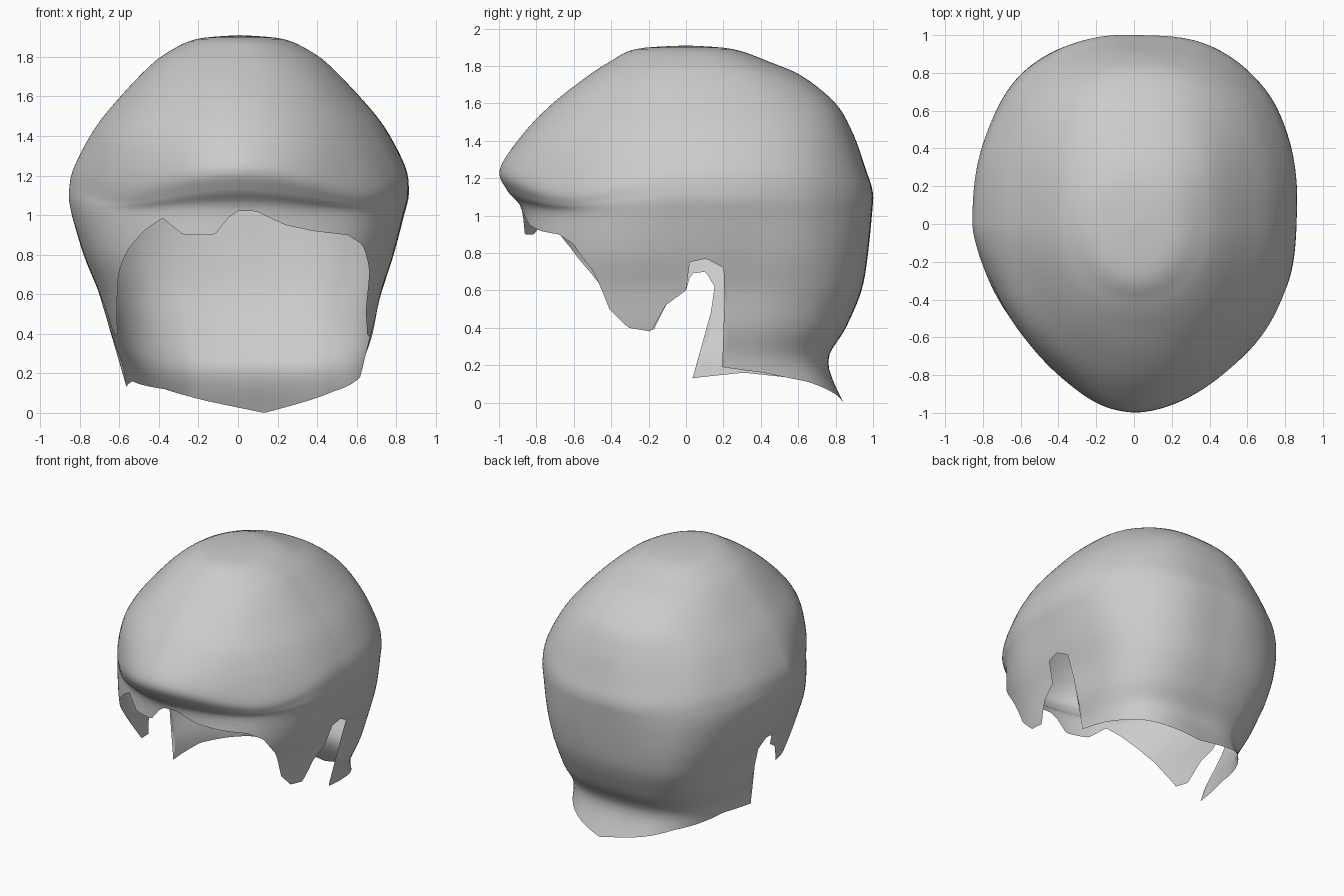
import bpy, bmesh, math
from mathutils import Vector, noise

if "Cube" in bpy.data.objects:
    bpy.data.objects.remove(bpy.data.objects["Cube"])

COLUMNS, STEPS = 240, 5

# Horizontal sections: height, front depth, back depth, half width, front roundness
SECTIONS = [
    (1.91, 0, 0, 0, 2), (1.89, .27, .25, .22, 2), (1.82, .41, .45, .37, 2),
    (1.74, .53, .63, .47, 2), (1.6, .71, .8, .6, 1.9), (1.44, .87, .89, .73, 1.85),
    (1.25, .995, .96, .835, 1.75), (1.13, .95, 1, .86, 1.75), (1.03, .875, 1, .85, 1.9),
    (.8, .87, .975, .785, 2.15), (.6, .85, .935, .71, 2.25), (.4, .84, .85, .66, 2.25),
    (.22, .8, .76, .6, 2.3), (0, .8, .84, .58, 2.2)]

# Hairline: degrees from the front (positive toward +x), edge height
HAIRLINE = [
    (-187, 0), (-167, .06), (-150, .12), (-125, .16), (-105, .13), (-103, .6),
    (-98, .7), (-92, .69), (-90, .6), (-82, .54), (-75, .39), (-66, .4),
    (-56, .58), (-50, .7), (-42, .83), (-34, .93), (-27, .99),
    (-19, .9), (-8, .9), (-3, .99), (0, 1.02), (6, 1.02), (16, .95), (26, .92),
    (39, .9), (46, .85), (53, .7), (57, .5), (64, .4), (74, .38), (81, .52),
    (90, .6), (91, .75), (98, .77), (105, .72), (107, .5), (108, .19),
    (126, .16), (145, .11), (160, .05), (173, 0)]


def clamp(value):
    return min(1, max(0, value))


def section(u):
    """Smoothly blended section at position u along the list."""
    i = min(int(u), len(SECTIONS) - 2)
    t = u - i
    a, b, c, d = (SECTIONS[min(max(i + k, 0), len(SECTIONS) - 1)] for k in (-1, 0, 1, 2))
    return [q + t * ((r - p) / 2 + t * (p - 2.5 * q + 2 * r - s / 2
            + t * (1.5 * (q - r) + (s - p) / 2))) for p, q, r, s in zip(a, b, c, d)]


def edge_position(angle):
    """Position along the sections where the hairline cuts this angle."""
    if angle > HAIRLINE[-1][0]:
        angle -= 360
    for (a, za), (b, zb) in zip(HAIRLINE, HAIRLINE[1:]):
        if a <= angle <= b:
            z = za + (zb - za) * (angle - a) / (b - a)
            break
    low, high = 0, len(SECTIONS) - 1
    for _ in range(24):
        mid = (low + high) / 2
        if section(mid)[0] > z:
            low = mid
        else:
            high = mid
    return low


def surface_point(u, angle):
    z, front, back, width, power = section(u)
    # gentle lean of the whole shape
    lean = .03 * (1 - z) if z < 1 else .01 * clamp((z - 1) * 4)
    if u < .001:
        return Vector((lean, 0, z))
    s, c = math.sin(math.radians(angle)), math.cos(math.radians(angle))
    if c > 0:
        depth = front
        power += .2 * s * clamp((1.4 - z) * 5)
    else:
        # the nape is squarer than the crown
        depth = back
        power = 2.4 + .2 * s + .65 * clamp((1.1 - z) * 2)
    r = (abs(s / width) ** power + abs(c / depth) ** power) ** (-1 / power)
    p = Vector((r * s + lean, -r * c, z))
    # the fringe roll droops away from the middle
    if c > 0:
        p.z -= .09 * math.sin(math.radians(2 * angle)) ** 2 * math.exp(-((z - 1.2) / .14) ** 2)
    # strip behind the ear at -x sweeps forward toward its tip
    if -160 < angle < -92 and z < .6:
        p.y -= .26 * (.6 - z) * min(1, (160 + angle) / 50)
    # soft uneven locks
    lump = noise.noise(Vector((p.x * 3, p.y * 3, p.z * 1.6)))
    grow = 1 + .012 * lump * min(1, u / 2)
    return Vector((p.x * grow, p.y * grow, p.z))


bm = bmesh.new()
grid = []
rows = (len(SECTIONS) - 1) * STEPS
for i in range(COLUMNS):
    angle = -180 + 360 * i / COLUMNS
    end = edge_position(angle)
    grid.append([bm.verts.new(surface_point(min(j / STEPS, end), angle))
                 for j in range(rows + 1)])
for i in range(COLUMNS):
    a, b = grid[i], grid[(i + 1) % COLUMNS]
    for j in range(rows):
        bm.faces.new((a[j], a[j + 1], b[j + 1], b[j]))
# weld the crown and the rows trimmed at the hairline
bmesh.ops.remove_doubles(bm, verts=bm.verts, dist=.0005)
bmesh.ops.dissolve_degenerate(bm, edges=bm.edges, dist=.0002)
loose = [v for v in bm.verts if not v.link_faces]
bmesh.ops.delete(bm, geom=loose, context='VERTS')
for f in bm.faces:
    f.smooth = True

mesh = bpy.data.meshes.new("hair_shell")
bm.to_mesh(mesh)
bm.free()
hair = bpy.data.objects.new("hair_shell", mesh)
bpy.context.collection.objects.link(hair)

grey = bpy.data.materials.new("light_grey")
grey.use_nodes = True
grey.diffuse_color = (.6, .6, .6, 1)
grey.node_tree.nodes["Principled BSDF"].inputs["Base Color"].default_value = (.6, .6, .6, 1)
mesh.materials.append(grey)
